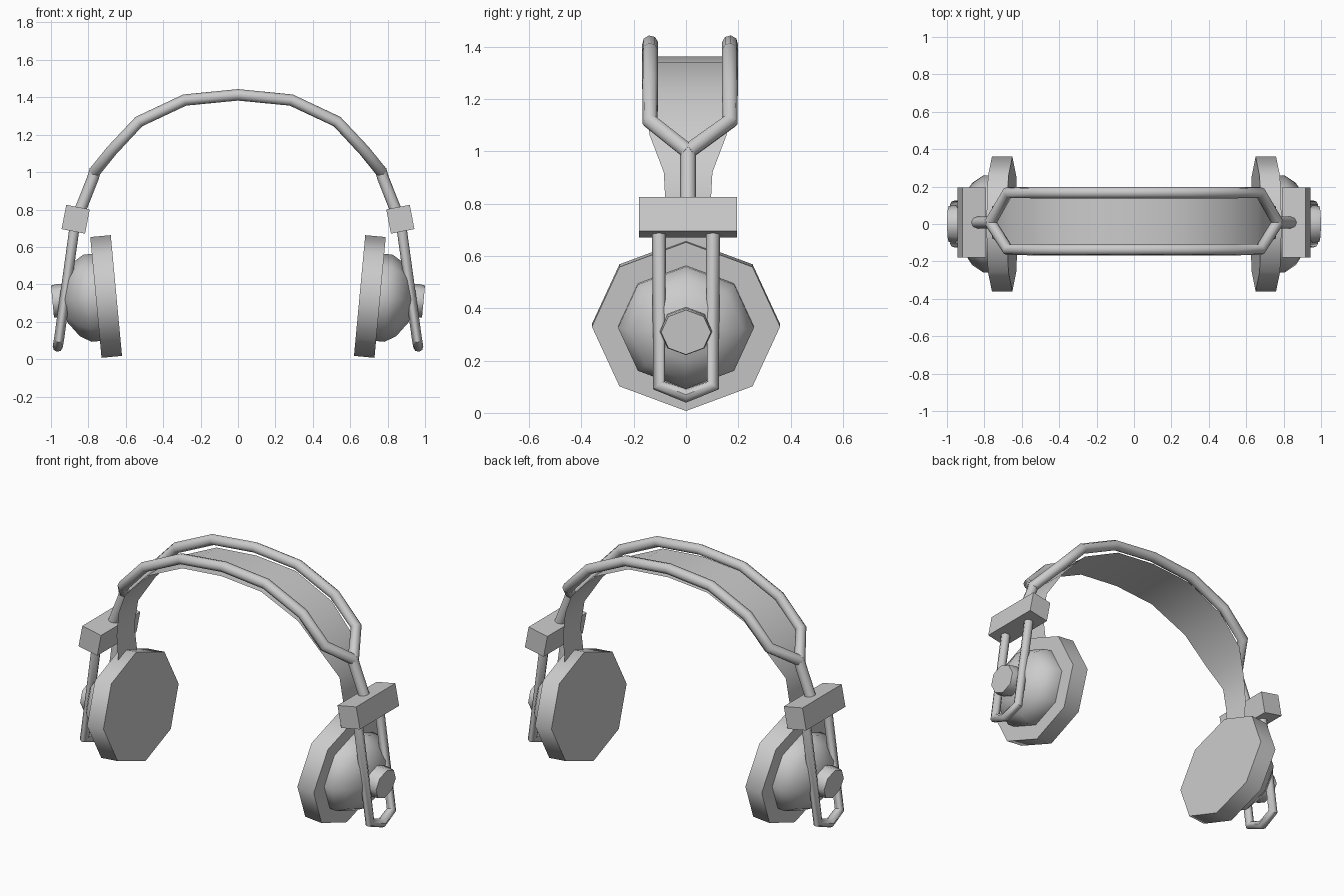
import bpy
import bmesh
from math import cos, sin, pi, radians
from mathutils import Vector, Matrix

cube = bpy.data.objects.get("Cube")
if cube:
    bpy.data.objects.remove(cube, do_unlink=True)

grey = bpy.data.materials.new("light grey")
grey.use_nodes = True
grey.diffuse_color = (0.6, 0.6, 0.6, 1)
grey.node_tree.nodes["Principled BSDF"].inputs["Base Color"].default_value = (0.6, 0.6, 0.6, 1)


def finish(obj, angle=None):
    """Give the object its colour and shading."""
    obj.data.materials.clear()
    obj.data.materials.append(grey)
    bpy.ops.object.select_all(action='DESELECT')
    obj.select_set(True)
    bpy.context.view_layer.objects.active = obj
    if angle:
        bpy.ops.object.shade_smooth_by_angle(angle=radians(angle))


def from_bmesh(name, bm, angle=None):
    bmesh.ops.recalc_face_normals(bm, faces=bm.faces)
    mesh = bpy.data.meshes.new(name)
    bm.to_mesh(mesh)
    bm.free()
    obj = bpy.data.objects.new(name, mesh)
    bpy.context.collection.objects.link(obj)
    finish(obj, angle)


def tube(name, points, radius):
    """Eight-sided rod along a path."""
    curve = bpy.data.curves.new(name, 'CURVE')
    curve.dimensions = '3D'
    curve.bevel_depth = radius
    curve.bevel_resolution = 2
    curve.use_fill_caps = True
    spline = curve.splines.new('POLY')
    spline.points.add(len(points) - 1)
    for p, co in zip(spline.points, points):
        p.co = (*co, 1)
    obj = bpy.data.objects.new(name, curve)
    bpy.context.collection.objects.link(obj)
    bpy.ops.object.select_all(action='DESELECT')
    obj.select_set(True)
    bpy.context.view_layer.objects.active = obj
    bpy.ops.object.convert(target='MESH')
    finish(bpy.context.object, 50)


def turned(name, side, rings, angle):
    """Octagonal rings stacked along the tilted ear axis: (offset, radius)."""
    tilt = Vector((0.996, 0, -0.093))
    up = Vector((0.093, 0, 0.996))
    bm = bmesh.new()
    loops = []
    for t, r in rings:
        loop = []
        for i in range(8):
            a = i * pi / 4
            p = Vector((0.705, 0, 0.335)) + tilt * t + up * (0.9 * r * cos(a))
            loop.append(bm.verts.new((p.x * side, r * sin(a), p.z)))
        loops.append(loop)
    for a, b in zip(loops, loops[1:]):
        for i in range(8):
            j = (i + 1) % 8
            bm.faces.new((a[i], a[j], b[j], b[i]))
    bm.faces.new(loops[0])
    bm.faces.new(loops[-1])
    from_bmesh(name, bm, angle)


# Twin headband wires, splitting from one stem on each side
mid = 0.008
arch = [(0.675, 1.115), (0.53, 1.27), (0.285, 1.385), (0, 1.413)]
arch += [(-x, z) for x, z in arch[-2::-1]]
for label, y in (("front", -0.137), ("back", 0.168)):
    path = [(0.768, mid, 1.0)] + [(x, y, z) for x, z in arch] + [(-0.768, mid, 1.0)]
    tube(label + "_headband_wire", path, 0.031)

# Thin inner strap, narrowing toward the ear cups: (x, z, half width)
half = [(0.745, 0.62, 0.09), (0.76, 0.77, 0.085), (0.74, 0.92, 0.093),
        (0.66, 1.065, 0.148), (0.51, 1.225, 0.16), (0.265, 1.34, 0.165), (0, 1.363, 0.165)]
half += [(-x, z, w) for x, z, w in half[-2::-1]]
bm = bmesh.new()
rows = [[bm.verts.new((x, mid + s * w, z)) for s in (-1, 1)] for x, z, w in half]
for a, b in zip(rows, rows[1:]):
    bm.faces.new((a[0], a[1], b[1], b[0]))
from_bmesh("inner_strap", bm, 40)

for side, label in ((1, "left"), (-1, "right")):
    # Stem and slider block
    tube(label + "_stem", [(side * 0.762, mid, 1.015), (side * 0.775, mid, 0.97),
                           (side * 0.85, mid, 0.78)], 0.031)
    bm = bmesh.new()
    bmesh.ops.create_cube(bm, size=1, matrix=Matrix.Translation((side * 0.868, mid, 0.748))
                          @ Matrix.Rotation(radians(-11 * side), 4, 'Y')
                          @ Matrix.Diagonal((0.128, 0.375, 0.132, 1)))
    from_bmesh(label + "_slider_block", bm)

    # U-shaped yoke hanging below the block
    yoke = [(0.872, -0.103, 0.72), (0.957, -0.103, 0.105), (0.964, 0, 0.066),
            (0.957, 0.103, 0.105), (0.872, 0.103, 0.72)]
    tube(label + "_yoke", [(side * x, y, z) for x, y, z in yoke], 0.027)

    # Ear cup, rear shell and pivot knob
    turned(label + "_ear_cup", side, [(-0.055, 0.36), (0.055, 0.36)], 60)
    turned(label + "_rear_shell", side,
           [(0.04, 0.26), (0.1, 0.26), (0.16, 0.22), (0.22, 0.13)], 50)
    turned(label + "_pivot_knob", side, [(0.2, 0.1), (0.26, 0.1), (0.288, 0.095)], 50)
